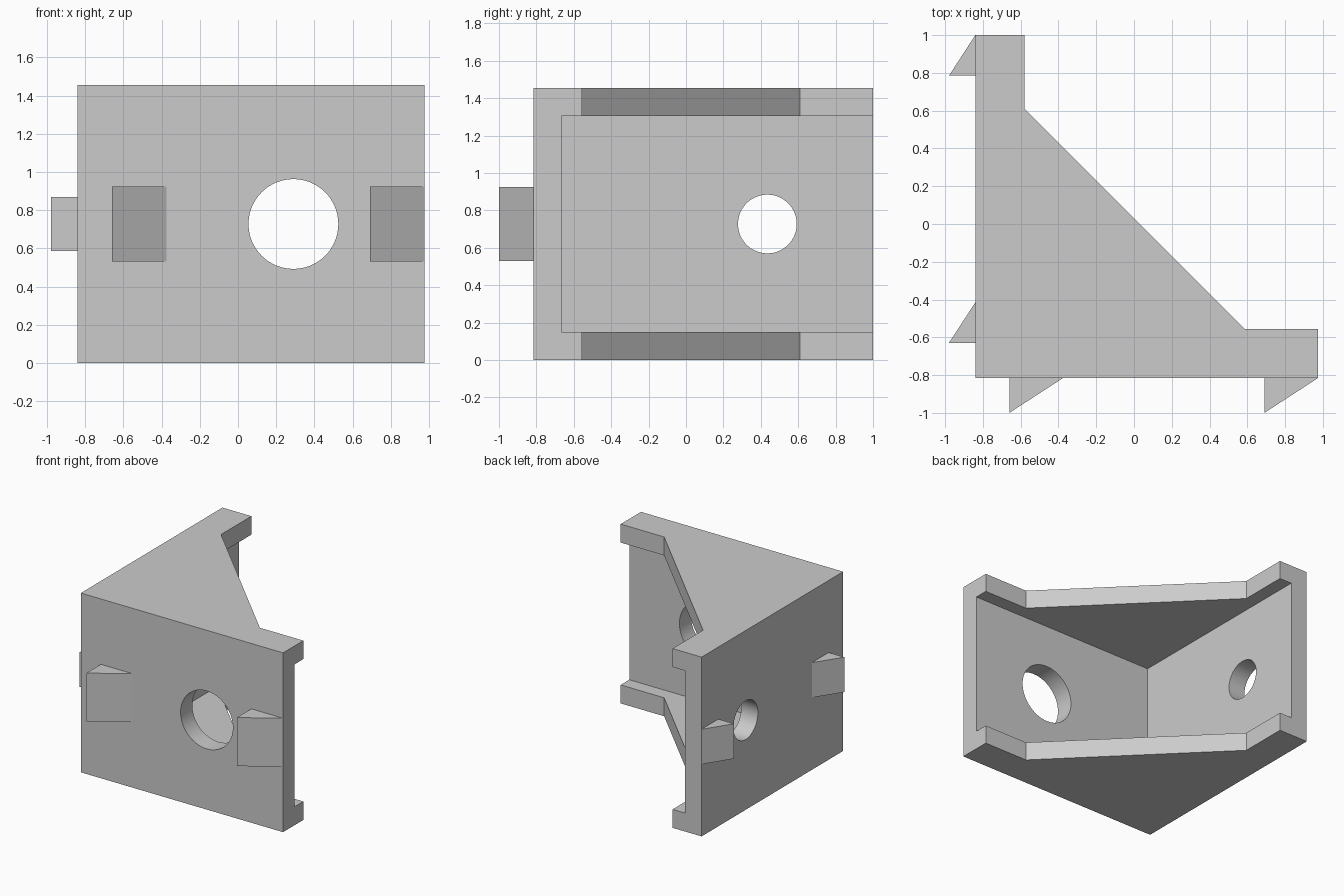
import bpy, bmesh
from math import pi, radians
from mathutils import Matrix

cube = bpy.data.objects.get("Cube")
if cube:
    bpy.data.objects.remove(cube, do_unlink=True)

HEIGHT, WALL = 1.455, 0.15
MID = HEIGHT / 2
X0, X1, Y0, Y1 = -0.84, 0.975, -0.815, 1.0   # outer corner and wall ends

grey = bpy.data.materials.new("light grey plastic")
grey.use_nodes = True
COLOUR = (0.6, 0.6, 0.6, 1)
grey.diffuse_color = COLOUR
grey.node_tree.nodes["Principled BSDF"].inputs["Base Color"].default_value = COLOUR


def add_object(name, bm):
    bmesh.ops.recalc_face_normals(bm, faces=bm.faces)
    mesh = bpy.data.meshes.new(name)
    bm.to_mesh(mesh)
    bm.free()
    mesh.materials.append(grey)
    obj = bpy.data.objects.new(name, mesh)
    bpy.context.collection.objects.link(obj)
    return obj


def prism(name, outline, low, high):
    """Upright prism over a plan outline."""
    bm = bmesh.new()
    face = bm.faces.new([bm.verts.new((x, y, low)) for x, y in outline])
    top = bmesh.ops.extrude_face_region(bm, geom=[face])["geom"]
    verts = [v for v in top if isinstance(v, bmesh.types.BMVert)]
    bmesh.ops.translate(bm, verts=verts, vec=(0, 0, high - low))
    return add_object(name, bm)


def drill(name, radius, centre, axis):
    """Horizontal cylinder used to bore a hole."""
    bm = bmesh.new()
    turn = Matrix.Rotation(pi / 2, 4, axis)
    bmesh.ops.create_cone(bm, cap_ends=True, segments=64, radius1=radius,
                          radius2=radius, depth=0.6,
                          matrix=Matrix.Translation(centre) @ turn)
    return add_object(name, bm)


def cut(target, cutter):
    mod = target.modifiers.new(cutter.name, 'BOOLEAN')
    mod.operation, mod.solver, mod.object = 'DIFFERENCE', 'EXACT', cutter
    cutter.hide_render = True
    bpy.ops.object.select_all(action='DESELECT')
    bpy.context.view_layer.objects.active = target
    target.select_set(True)
    bpy.ops.object.modifier_apply(modifier=mod.name)
    bpy.data.objects.remove(cutter, do_unlink=True)


# Corner bracket: two walls joined by chamfered top and bottom plates
bracket = prism("corner_bracket",
                [(X0, Y0), (X1, Y0), (X1, -0.555), (0.585, -0.555),
                 (-0.58, 0.61), (-0.58, Y1), (X0, Y1)], 0, HEIGHT)

# Hollow between the plates, open to the back left
ix, iy = X0 + WALL, Y0 + WALL
cut(bracket, prism("hollow_cutter", [(ix, iy), (2, iy), (2, 2), (ix, 2)],
                   WALL, HEIGHT - WALL))

# Large hole in the front wall, smaller hole in the right wall
cut(bracket, drill("front_hole_cutter", 0.235, (0.29, Y0, MID), 'X'))
cut(bracket, drill("right_hole_cutter", 0.157, (X0, 0.435, MID), 'Y'))
bpy.ops.object.shade_smooth_by_angle(angle=radians(30))

# Wedge-shaped catches on the outside of the walls
for side, x in (("right", -0.66), ("left", 0.69)):
    prism("front_catch_" + side, [(x, Y0), (x, -1), (x + 0.285, Y0)],
          MID - 0.197, MID + 0.197)
for end, y in (("front", -0.63), ("back", 0.785)):
    prism("right_catch_" + end, [(X0, y), (-0.98, y), (X0, y + 0.215)],
          MID - 0.142, MID + 0.142)
